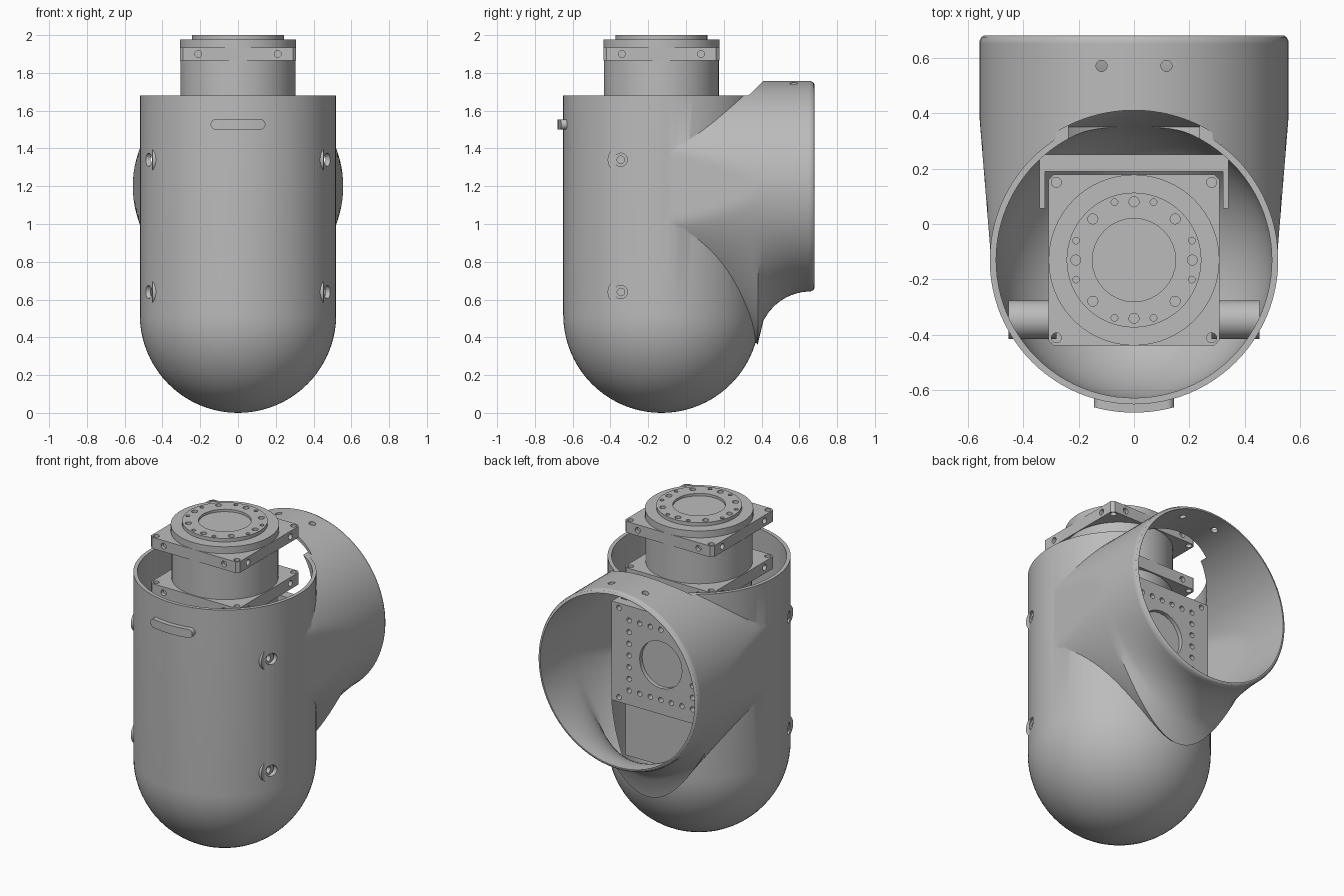
import bpy, bmesh
from math import sin, cos, pi, sqrt
from mathutils import Vector

if "Cube" in bpy.data.objects:
    bpy.data.objects.remove(bpy.data.objects["Cube"])

AXIS = -0.13      # y of the upright shell axis
BARREL_Z = 1.2    # height of the rear barrel axis

grey = bpy.data.materials.new("machine grey")
grey.use_nodes = True
grey.diffuse_color = (0.5, 0.5, 0.5, 1)
grey.node_tree.nodes["Principled BSDF"].inputs["Base Color"].default_value = (0.5, 0.5, 0.5, 1)


def finish(name, bm):
    bmesh.ops.recalc_face_normals(bm, faces=bm.faces)
    mesh = bpy.data.meshes.new(name)
    bm.to_mesh(mesh)
    bm.free()
    mesh.materials.append(grey)
    obj = bpy.data.objects.new(name, mesh)
    bpy.context.collection.objects.link(obj)
    return obj


def loft(name, rings):
    """Solid skinned over closed rings of points, capped at both ends."""
    bm = bmesh.new()
    loops = [[bm.verts.new(p) for p in ring] for ring in rings]
    n = len(loops[0])
    for a, b in zip(loops, loops[1:]):
        for i in range(n):
            j = (i + 1) % n
            bm.faces.new((a[i], a[j], b[j], b[i]))
    bm.faces.new(loops[0])
    bm.faces.new(loops[-1])
    return finish(name, bm)


def rods(name, specs, segs=64):
    """One mesh of cylinders, each given as (radius, start, end)."""
    bm = bmesh.new()
    for r, a, b in specs:
        a, b = Vector(a), Vector(b)
        made = bmesh.ops.create_cone(bm, cap_ends=True, segments=segs, radius1=r,
                                     radius2=r, depth=(b - a).length)["verts"]
        turn = (b - a).to_track_quat('Z', 'Y').to_matrix()
        bmesh.ops.rotate(bm, verts=made, matrix=turn)
        bmesh.ops.translate(bm, verts=made, vec=(a + b) / 2)
    return finish(name, bm)


def box(name, low, high, bevel=0.0):
    bm = bmesh.new()
    bmesh.ops.create_cube(bm, size=1)
    for v in bm.verts:
        v.co = [h if c > 0 else l for c, l, h in zip(v.co, low, high)]
    if bevel:
        upright = [e for e in bm.edges if abs(e.verts[0].co.z - e.verts[1].co.z) > 0.01]
        bmesh.ops.bevel(bm, geom=upright, offset=bevel, segments=1, affect='EDGES')
    return finish(name, bm)


def combine(obj, tool, operation='DIFFERENCE'):
    mod = obj.modifiers.new("cut", 'BOOLEAN')
    mod.operation, mod.solver, mod.object = operation, 'EXACT', tool
    bpy.context.view_layer.objects.active = obj
    bpy.ops.object.modifier_apply(modifier=mod.name)
    bpy.data.objects.remove(tool)


def upright_shell(name, r, top):
    """Round-bottomed upright cylinder."""
    levels = [(r * sin(a), 0.52 - r * cos(a)) for a in [0.01 + (pi / 2 - 0.01) * i / 20 for i in range(21)]]
    levels.append((r, top))
    n = 96
    return loft(name, [[(q * cos(2 * pi * i / n), AXIS + q * sin(2 * pi * i / n), z)
                        for i in range(n)] for q, z in levels])


def flare(y):
    """Extra depth of the fillet under the barrel."""
    if y < 0.38:
        return 0.28 * max(y, 0) / 0.38
    q = min(1, max(0, (0.66 - y) / 0.28))
    return 0.28 * (1 - sqrt(1 - q * q))


def rear_barrel(name, inset, ends):
    """Barrel along y, flattened at the sides and flared underneath."""
    stations = [(AXIS + i * 0.03, 0.557) for i in range(27)] + ends
    rings = []
    for y, r in stations:
        r -= inset
        width = 0.515 + 0.045 * min(1, (y - AXIS) / 0.55) - inset
        ring = []
        for i in range(96):
            a = 2 * pi * i / 96
            x = max(-width, min(width, r * cos(a)))
            drop = flare(y + inset) * sin(a) ** 4 if sin(a) < 0 else 0
            ring.append((x, y, BARREL_Z + r * sin(a) - drop))
        rings.append(ring)
    return loft(name, rings)


# Housing: upright shell joined to the barrel, hollowed and opened
housing = upright_shell("housing", 0.52, 1.68)
combine(housing, rear_barrel("outer", 0, [(0.66, 0.557), (0.674, 0.55), (0.68, 0.54)]), 'UNION')
combine(housing, upright_shell("inner", 0.497, 1.9))
combine(housing, rear_barrel("bore", 0.022, [(0.72, 0.557)]))
combine(housing, rods("mouth", [(0.54, (0, AXIS, 1.68), (0, AXIS, 1.95))], 96))
holes = [(0.035, (s * 0.35, -0.345, z), (s * 0.6, -0.345, z)) for s in (-1, 1) for z in (0.64, 1.34)]
holes += [(0.02, (s * 0.117, 0.57, 1.6), (s * 0.117, 0.57, 1.9)) for s in (-1, 1)]
combine(housing, rods("holes", holes, 24))

# Rounded bar that follows the curve of the front
bar = []
for i in range(32):
    a = 2 * pi * i / 32
    bar.append(((0.118 if cos(a) > 0 else -0.118) + 0.027 * cos(a), 1.527 + 0.027 * sin(a)))
front_bar = loft("front_bar", [[(x, y, z) for x, z in bar] for y in (-0.75, -0.6)])
combine(front_bar, rods("curve", [(0.55, (0, AXIS, 1.4), (0, AXIS, 1.65))], 128), 'INTERSECT')
combine(front_bar, rods("curve", [(0.51, (0, AXIS, 1.3), (0, AXIS, 1.75))], 128))

# Screw bosses behind the side holes
for side, s in (("left", 1), ("right", -1)):
    for level, z in (("lower", 0.64), ("upper", 1.34)):
        boss = rods(f"{side}_{level}_boss", [(0.07, (s * 0.28, -0.345, z), (s * 0.453, -0.345, z))], 32)
        combine(boss, rods("bore", [(0.02, (s * 0.38, -0.345, z), (s * 0.5, -0.345, z))], 20))


def square_flange(name, low, high):
    """Square plate with corner holes and two holes in each side."""
    h = 0.308
    plate = box(name, (-h, AXIS - h, low), (h, AXIS + h, high), 0.018)
    mid = (low + high) / 2
    drills = [(0.018, (sx * 0.28, AXIS + sy * 0.28, low - 0.1), (sx * 0.28, AXIS + sy * 0.28, high + 0.1))
              for sx in (-1, 1) for sy in (-1, 1)]
    for s in (-1, 1):
        for t in (-0.21, 0.21):
            drills.append((0.018, (s * 0.285, AXIS + t, mid), (s * 0.35, AXIS + t, mid)))
            drills.append((0.018, (t, AXIS + s * 0.285, mid), (t, AXIS + s * 0.35, mid)))
    combine(plate, rods("drills", drills, 20))


def turned(name, r, low, high, segs=64):
    return rods(name, [(r, (0, AXIS, low), (0, AXIS, high))], segs)


# Upright actuator
square_flange("upper_flange", 1.865, 1.935)
square_flange("lower_flange", 1.57, 1.645)
turned("actuator_neck", 0.304, 1.645, 1.865)
turned("actuator_core", 0.3, 0.83, 1.57)
box("actuator_base", (-0.3, AXIS - 0.3, 0.465), (0.3, AXIS + 0.3, 0.83))
turned("output_disc", 0.308, 1.935, 1.978)

# Output ring with bolt circle and centre recess
ring = turned("output_ring", 0.243, 1.978, 2.0)
drills = [(0.15, (0, AXIS, 1.985), (0, AXIS, 2.1))]
for k in range(8):
    a = k * pi / 4
    drills.append((0.018, (0.21 * cos(a), AXIS + 0.21 * sin(a), 1.982), (0.21 * cos(a), AXIS + 0.21 * sin(a), 2.1)))
    b = (k // 2) * pi / 2 + (0.325 if k % 2 else -0.325)
    drills.append((0.012, (0.22 * cos(b), AXIS + 0.22 * sin(b), 1.988), (0.22 * cos(b), AXIS + 0.22 * sin(b), 2.1)))
combine(ring, rods("drills", drills, 32))

# Rear mounting plate facing the barrel opening
MID = 1.14
plate = box("rear_plate", (-0.34, 0.19, MID - 0.31), (0.34, 0.25, MID + 0.31))
drills = [(0.147, (0, 0.225, MID), (0, 0.4, MID))]
steps = [-0.22 + 0.22 * i / 3 for i in range(7)]
spots = [(x, z) for x in steps for z in steps if max(abs(x), abs(z)) > 0.21]
spots += [(sx * 0.29, sz * 0.28) for sx in (-1, 1) for sz in (-1, 1)]
drills += [(0.016, (x, 0.215, MID + z), (x, 0.4, MID + z)) for x, z in spots]
combine(plate, rods("drills", drills, 24))
for side, s in (("left", 1), ("right", -1)):
    box(f"{side}_plate_arm", (min(s * 0.32, s * 0.34), 0.055, MID - 0.31),
        (max(s * 0.32, s * 0.34), 0.19, MID + 0.31))

# Smooth round surfaces, crisp edges
bpy.ops.object.select_all(action='DESELECT')
for obj in bpy.context.collection.objects:
    if obj.type == 'MESH' and grey.name in obj.data.materials:
        obj.select_set(True)
        bpy.context.view_layer.objects.active = obj
bpy.ops.object.shade_smooth_by_angle(angle=pi / 6)
